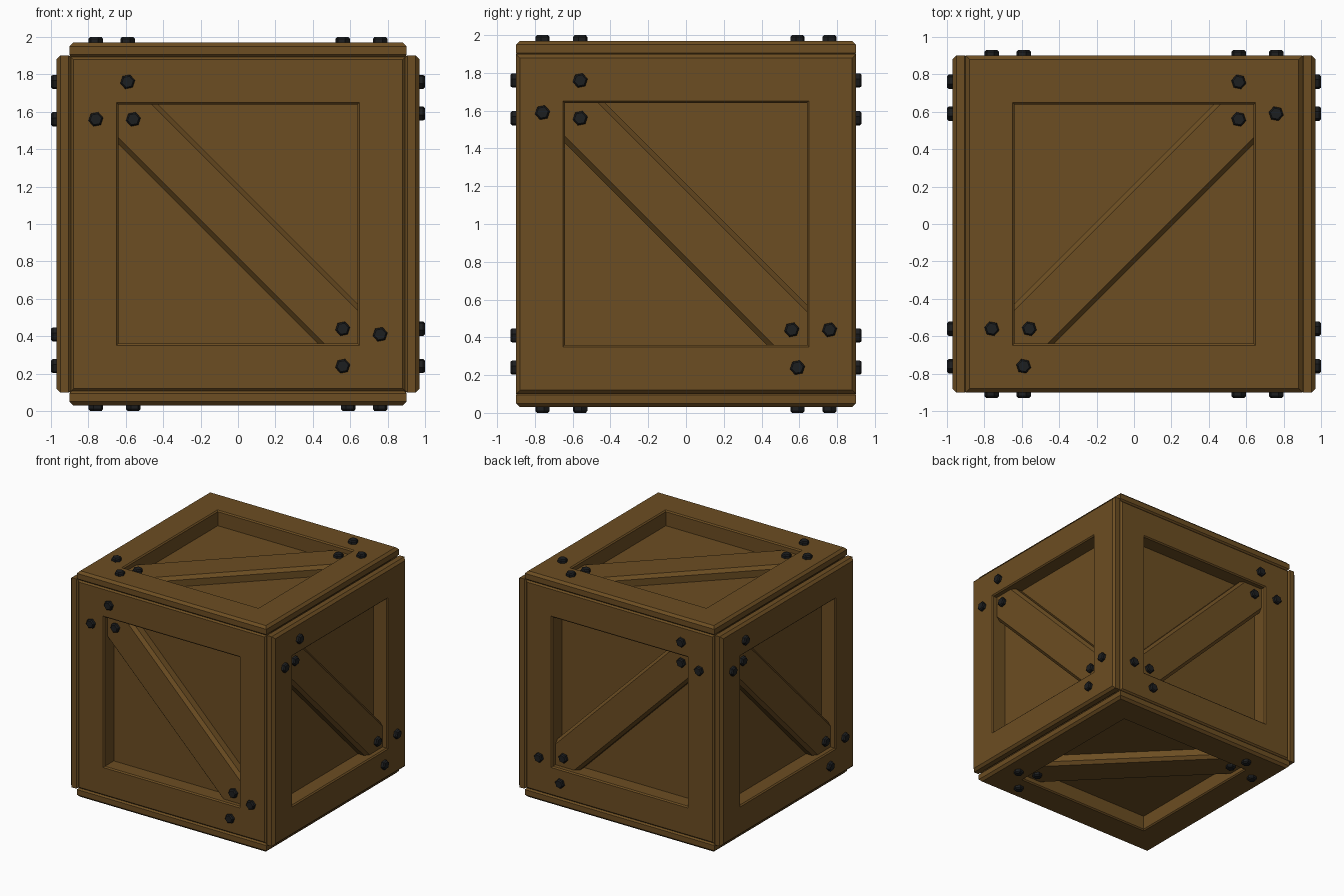
import bpy, bmesh, math
from mathutils import Vector, Matrix

if "Cube" in bpy.data.objects:
    bpy.data.objects.remove(bpy.data.objects["Cube"])


def material(name, col):
    m = bpy.data.materials.new(name)
    m.diffuse_color = (*col, 1)
    m.use_nodes = True
    m.node_tree.nodes["Principled BSDF"].inputs["Base Color"].default_value = m.diffuse_color
    return m


WOOD = material("brown_wood", (0.15, 0.075, 0.016))
IRON = material("black_iron", (0.012, 0.013, 0.014))
CENTRE = Vector((0, 0, 1.0))


def finish(bm, name, mat, matrix=Matrix()):
    bm.transform(matrix)
    bmesh.ops.recalc_face_normals(bm, faces=bm.faces)
    me = bpy.data.meshes.new(name)
    bm.to_mesh(me)
    bm.free()
    me.materials.append(mat)
    ob = bpy.data.objects.new(name, me)
    bpy.context.collection.objects.link(ob)
    return ob


def bridge(bm, rings, closed):
    # join matching rings of points with quads; cap the ends if not closed
    vs = [[bm.verts.new(p) for p in r] for r in rings]
    n = len(vs[0])
    for i in range(len(vs) if closed else len(vs) - 1):
        a, b = vs[i], vs[(i + 1) % len(vs)]
        for k in range(n):
            bm.faces.new((a[k], a[(k + 1) % n], b[(k + 1) % n], b[k]))
    if not closed:
        bm.faces.new(vs[0])
        bm.faces.new(vs[-1])


def square(r, h):
    return [(-r, -r, h), (r, -r, h), (r, r, h), (-r, r, h)]


def frame(name, h, m):
    # square border with chamfered edges around an opening
    prof = [(.64, h - .15), (.88, h - .15), (.88, h - .085), (.9, h - .065),
            (.9, h - .02), (.88, h), (.65, h), (.64, h - .01)]
    bm = bmesh.new()
    bridge(bm, [square(r, z) for r, z in prof], True)
    finish(bm, name, WOOD, m)


def brace(name, h, m):
    # diagonal plank, ends tucked under the frame
    prof = [(-.15, -.15), (.15, -.15), (.15, -.072), (.125, -.045),
            (-.125, -.045), (-.15, -.072)]
    bm = bmesh.new()
    bridge(bm, [[(x, w, h + z) for w, z in prof] for x in (-.98, .98)], False)
    finish(bm, name, WOOD, m @ Matrix.Rotation(-math.pi / 4, 4, 'Z'))


def bolt(name, u, v, h, m):
    # chamfered hexagonal head
    bm = bmesh.new()
    bridge(bm, [[(u + r * math.cos(k * math.pi / 3 + .2),
                  v + r * math.sin(k * math.pi / 3 + .2), h + z) for k in range(6)]
                for r, z in ((.04, -.02), (.04, .02), (.031, .03))], False)
    finish(bm, name, IRON, m)


# inner box whose faces are the recessed boards
bm = bmesh.new()
bmesh.ops.create_cube(bm, size=2)
finish(bm, "inner_box", WOOD,
       Matrix.Translation(CENTRE) @ Matrix.Diagonal((.84, .77, .84, 1)))

BOLTS = [(-.56, .76), (-.76, .59), (-.56, .56), (.56, -.56), (.76, -.56), (.59, -.76)]
# name, across, up, outward, distance, swapped bolt layout
SIDES = [("front", (1, 0, 0), (0, 0, 1), (0, -1, 0), .9, True),
         ("back", (1, 0, 0), (0, 0, 1), (0, 1, 0), .9, True),
         ("right", (0, 1, 0), (0, 0, 1), (1, 0, 0), .97, False),
         ("left", (0, -1, 0), (0, 0, 1), (-1, 0, 0), .97, True),
         ("top", (-1, 0, 0), (0, 1, 0), (0, 0, 1), .97, False),
         ("bottom", (1, 0, 0), (0, 1, 0), (0, 0, -1), .97, False)]

for side, u, v, n, h, swap in SIDES:
    m = Matrix.Translation(CENTRE) @ Matrix((u, v, n)).transposed().to_4x4()
    frame(side + "_frame", h, m)
    brace(side + "_brace", h, m)
    for i, (a, b) in enumerate(BOLTS):
        if swap:
            a, b = -b, -a
        on_brace = i in (2, 3)
        bolt(f"{side}_bolt_{i + 1}", a, b, h - (.045 if on_brace else 0), m)
